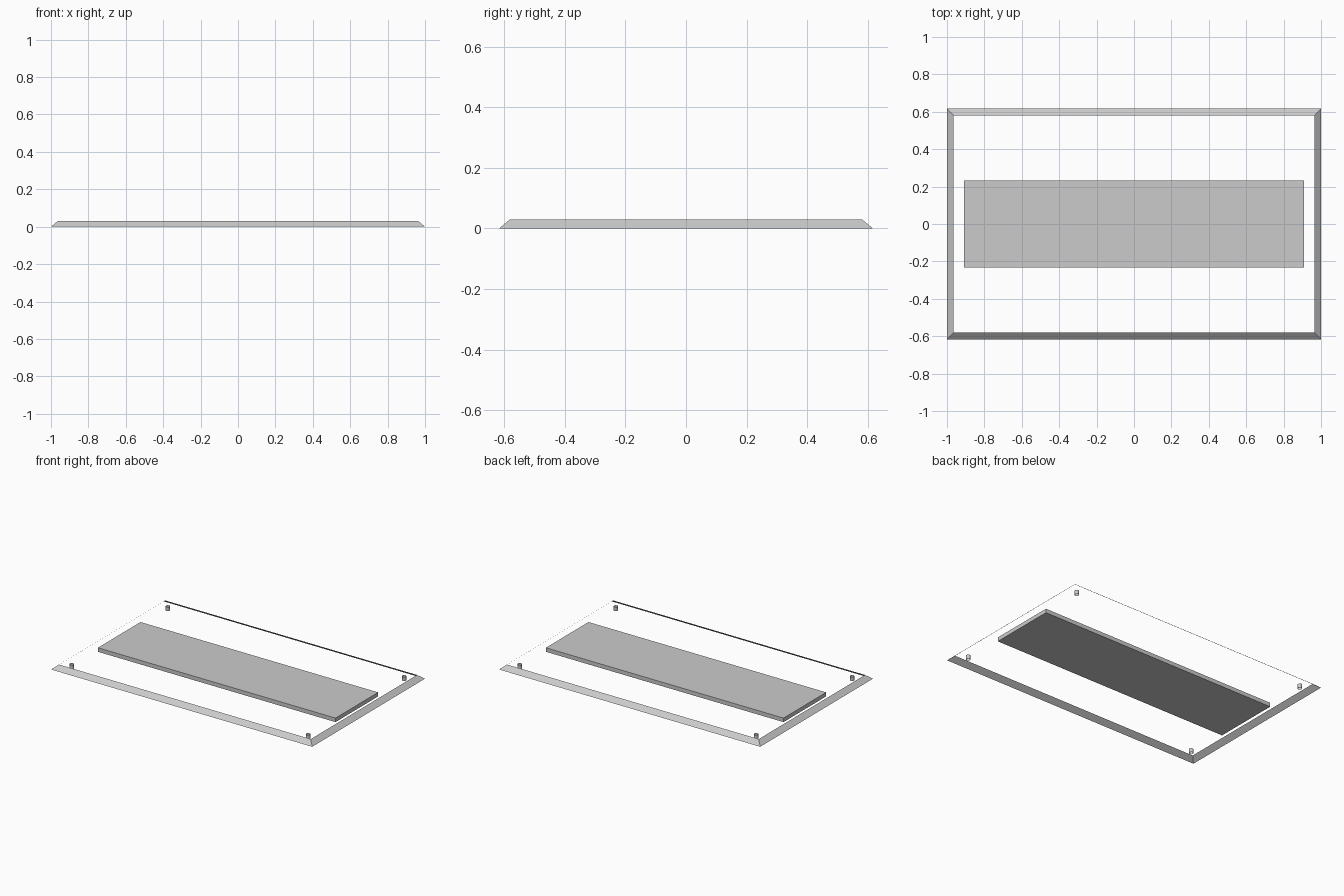
import bpy
import bmesh

cube = bpy.data.objects.get("Cube")
if cube:
    bpy.data.objects.remove(cube, do_unlink=True)

HEIGHT = 0.03
HALF_X, HALF_Y = 1.0, 0.617
SLOPE = 0.036

grey = bpy.data.materials.new("plain_grey")
grey.use_nodes = True
colour = (0.6, 0.6, 0.6, 1)
grey.diffuse_color = colour
grey.node_tree.nodes["Principled BSDF"].inputs["Base Color"].default_value = colour


def make_object(name, bm, location=(0, 0, 0)):
    mesh = bpy.data.meshes.new(name)
    bm.to_mesh(mesh)
    bm.free()
    mesh.materials.append(grey)
    obj = bpy.data.objects.new(name, mesh)
    obj.location = location
    bpy.context.collection.objects.link(obj)
    return obj


def rectangle(bm, half_x, half_y, z):
    corners = ((-1, -1), (1, -1), (1, 1), (-1, 1))
    return [bm.verts.new((sx * half_x, sy * half_y, z)) for sx, sy in corners]


# Sloping rim: an open sheet, mitred at the corners
bm = bmesh.new()
outer = rectangle(bm, HALF_X, HALF_Y, 0)
inner = rectangle(bm, HALF_X - SLOPE, HALF_Y - SLOPE, HEIGHT)
for i in range(4):
    j = (i + 1) % 4
    bm.faces.new((outer[i], outer[j], inner[j], inner[i]))
make_object("sloping_rim", bm)

# Flat centre panel
bm = bmesh.new()
bmesh.ops.create_cube(bm, size=1)
bmesh.ops.scale(bm, vec=(1.82, 0.466, 0.028), verts=bm.verts)
make_object("centre_panel", bm, (0, 0, 0.014))

# Open tubular pegs near the corners
for side, sx in (("right", -1), ("left", 1)):
    for end, sy in (("front", -1), ("back", 1)):
        bm = bmesh.new()
        bmesh.ops.create_cone(bm, cap_ends=False, segments=16, radius1=0.014,
                              radius2=0.014, depth=0.028)
        for face in bm.faces:
            face.smooth = True
        make_object(f"{end}_{side}_peg", bm, (sx * 0.905, sy * 0.525, 0.014))
